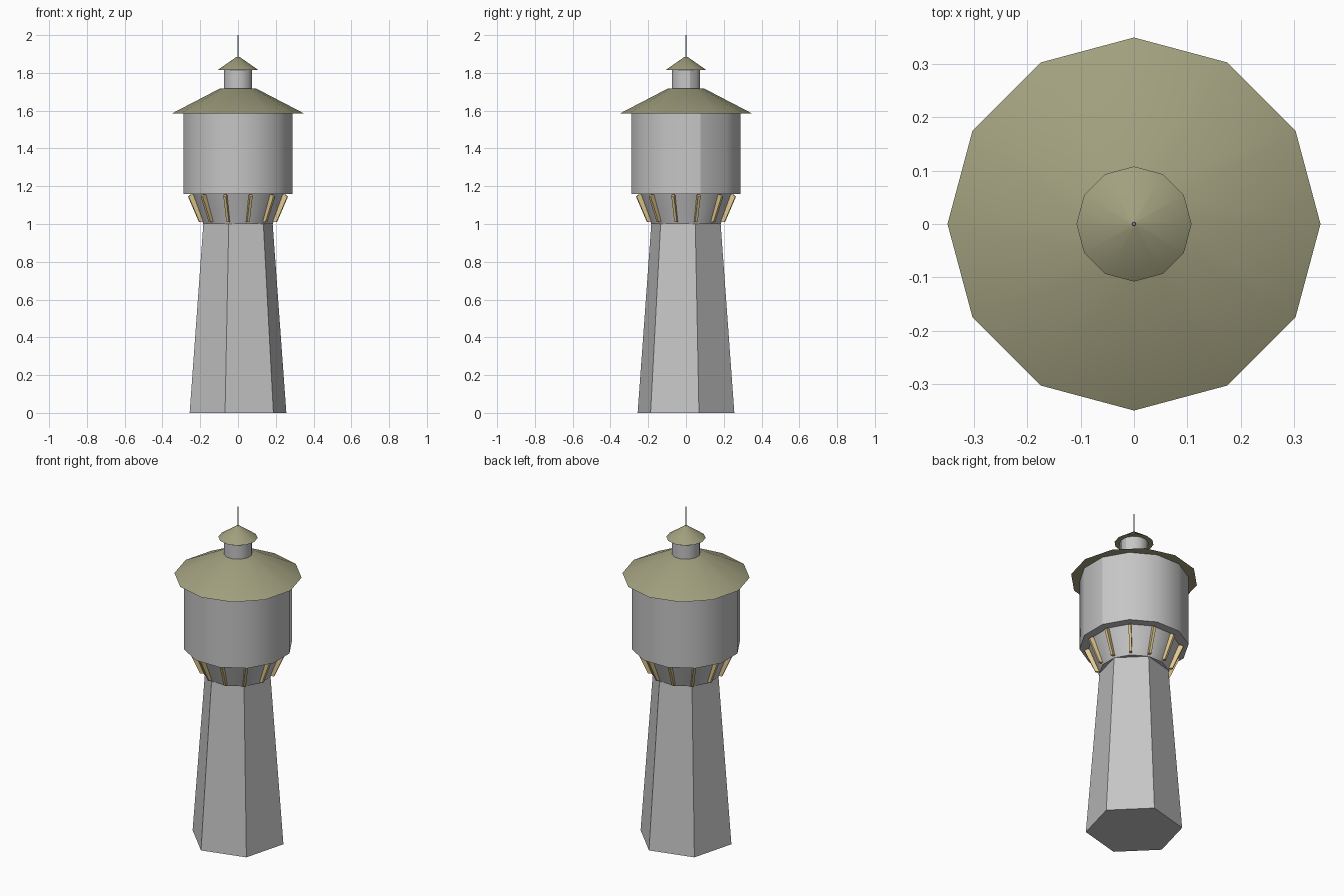
import bpy, bmesh, math
from mathutils import Matrix, Vector

if "Cube" in bpy.data.objects:
    bpy.data.objects.remove(bpy.data.objects["Cube"], do_unlink=True)


def material(name, rgb):
    mat = bpy.data.materials.new(name)
    mat.use_nodes = True
    mat.diffuse_color = (*rgb, 1)
    bsdf = next(n for n in mat.node_tree.nodes if n.type == "BSDF_PRINCIPLED")
    bsdf.inputs["Base Color"].default_value = (*rgb, 1)
    return mat


concrete = material("concrete grey", (0.56, 0.56, 0.56))
olive = material("olive roof", (0.36, 0.35, 0.21))
sand = material("sand yellow", (0.75, 0.58, 0.27))
steel = material("steel blue grey", (0.25, 0.27, 0.33))


def finish(name, bm, mat, angle=None):
    bmesh.ops.recalc_face_normals(bm, faces=bm.faces)
    mesh = bpy.data.meshes.new(name)
    bm.to_mesh(mesh)
    bm.free()
    mesh.materials.append(mat)
    obj = bpy.data.objects.new(name, mesh)
    bpy.context.collection.objects.link(obj)
    if angle:
        bpy.ops.object.select_all(action="DESELECT")
        obj.select_set(True)
        bpy.context.view_layer.objects.active = obj
        bpy.ops.object.shade_smooth_by_angle(angle=math.radians(angle))
    return obj


def frustum(name, sides, turn, r_low, r_top, z_low, z_top, mat, angle=None, seam=False):
    """Closed prism or cone section whose first corner lies at the given turn."""
    bm = bmesh.new()
    rings = []
    for r, z in ((r_low, z_low), (r_top, z_top)):
        ring = []
        for i in range(sides):
            a = math.radians(turn) + math.tau * i / sides
            ring.append(bm.verts.new((r * math.cos(a), r * math.sin(a), z)))
        bm.faces.new(ring)
        rings.append(ring)
    low, top = rings
    for i in range(sides):
        j = (i + 1) % sides
        bm.faces.new((low[i], low[j], top[j], top[i]))
    if seam:
        bm.edges.get((low[0], top[0])).smooth = False
    return finish(name, bm, mat, angle)


# Tower body
frustum("shaft", 6, 15, 0.265, 0.19, 0, 1.0, concrete)
frustum("funnel", 12, 15, 0.19, 0.25, 1.0, 1.16, concrete, 32)
frustum("tank", 12, 15, 0.30, 0.30, 1.16, 1.585, concrete, 32, seam=True)

# Roof, lantern and mast
frustum("roof", 12, 0, 0.35, 0.095, 1.585, 1.718, olive, 32)
frustum("lantern", 12, 15, 0.078, 0.078, 1.718, 1.815, concrete, 32, seam=True)
frustum("lantern_cap", 12, 0, 0.108, 0.008, 1.815, 1.885, olive, 40)
frustum("mast", 8, 0, 0.004, 0.003, 1.88, 2.0, steel, 50)

# Slanted struts on the funnel corners
bm = bmesh.new()
profile = ((0.185, 1.01), (0.212, 1.01), (0.272, 1.145), (0.26, 1.155), (0.235, 1.155))
for k in range(12):
    spin = Matrix.Rotation(math.radians(15 + 30 * k), 3, "Z")
    sides = [[bm.verts.new(spin @ Vector((r, w, z))) for r, z in profile]
             for w in (-0.007, 0.007)]
    for ring in sides:
        bm.faces.new(ring)
    for i in range(len(profile)):
        j = (i + 1) % len(profile)
        bm.faces.new((sides[0][i], sides[0][j], sides[1][j], sides[1][i]))
finish("funnel_struts", bm, sand)
